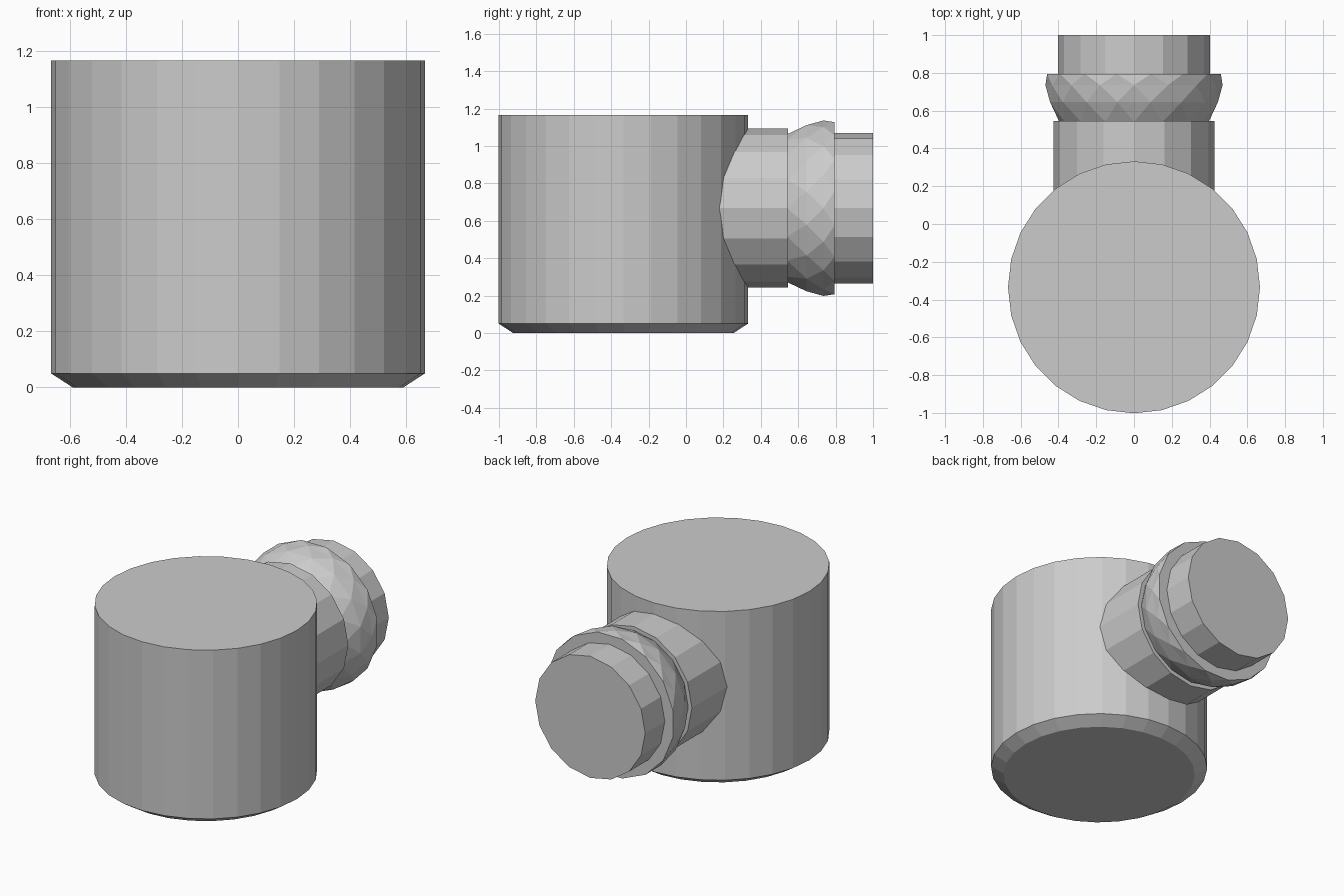
import bpy, bmesh, math
from mathutils import Vector

if "Cube" in bpy.data.objects:
    bpy.data.objects.remove(bpy.data.objects["Cube"])


def lathe(name, profile, sides, place, stagger=False):
    """Closed faceted solid from (radius, height) rings; stagger gives triangular facets."""
    bm = bmesh.new()
    rings = []
    for k, (r, h) in enumerate(profile):
        shift = 0.5 * k if stagger else 0
        rings.append([bm.verts.new(place(r * math.cos(a), r * math.sin(a), h))
                      for a in (2 * math.pi * (i + shift) / sides for i in range(sides))])
    for low, high in zip(rings, rings[1:]):
        for i in range(sides):
            j = (i + 1) % sides
            if stagger:
                bm.faces.new((low[i], low[j], high[i]))
                bm.faces.new((low[j], high[j], high[i]))
            else:
                bm.faces.new((low[i], low[j], high[j], high[i]))
    bm.faces.new(rings[0][::-1])
    bm.faces.new(rings[-1])
    bmesh.ops.recalc_face_normals(bm, faces=bm.faces)
    mesh = bpy.data.meshes.new(name)
    bm.to_mesh(mesh)
    bm.free()
    obj = bpy.data.objects.new(name, mesh)
    bpy.context.collection.objects.link(obj)
    return obj


def upright(u, v, h):
    return Vector((u, v - 0.335, h))


def sideways(u, v, h):
    return Vector((u, h, v + 0.667))


# Upright drum with a chamfered bottom edge
lathe("drum", [(0.59, 0), (0.667, 0.05), (0.667, 1.165)], 28, upright)

# Branch collar emerging from the drum towards the back
lathe("branch_collar", [(0.425, 0.1), (0.425, 0.545)], 16, sideways)

# Flared, triangulated coupling ring
lathe("coupling_ring", [(0.395, 0.54), (0.453, 0.645), (0.469, 0.735), (0.469, 0.795)],
      16, sideways, stagger=True)

# Closed end stub
lathe("end_stub", [(0.402, 0.75), (0.402, 1.0)], 16, sideways)
